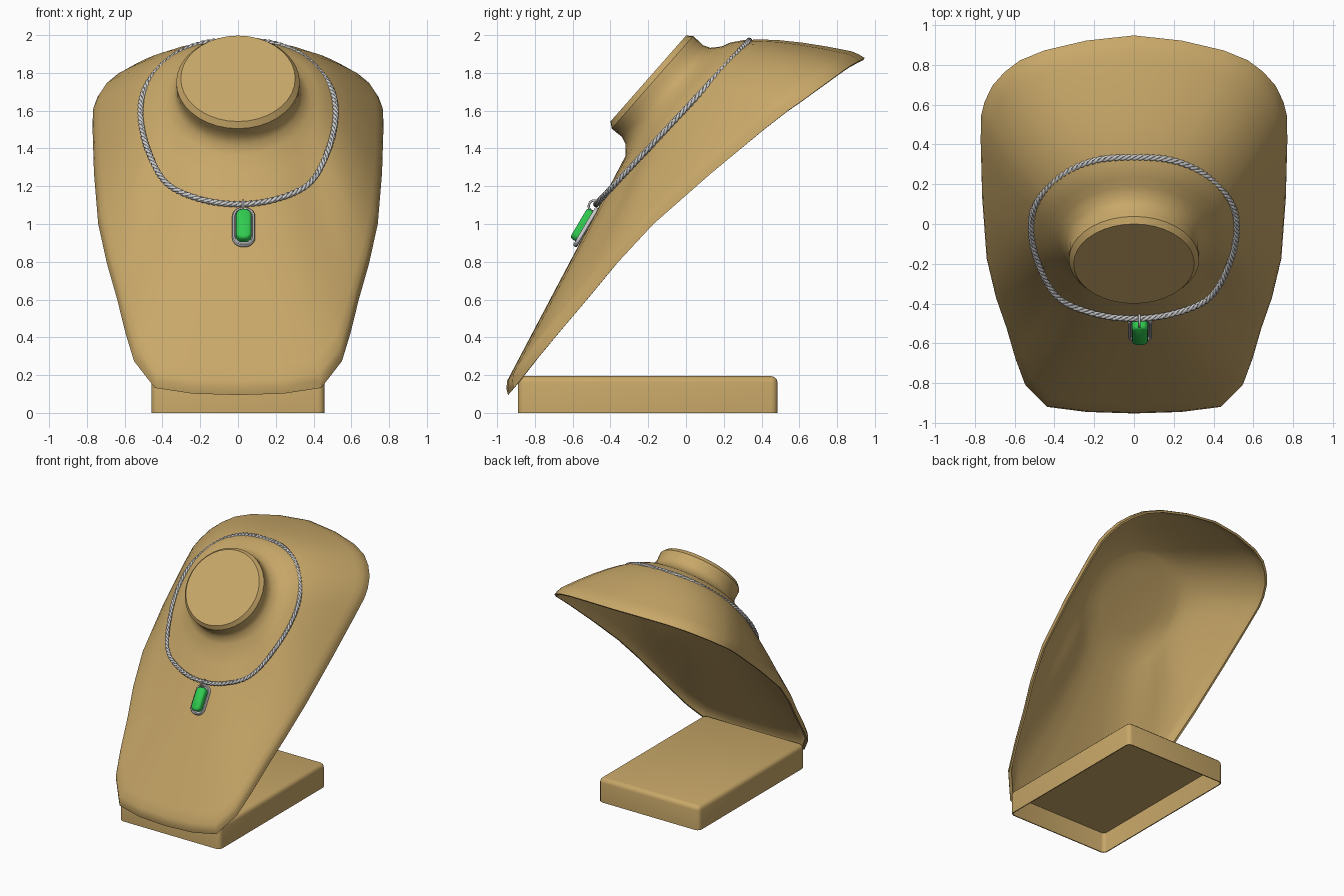
import bpy, bmesh, math
from mathutils import Vector, Matrix

if "Cube" in bpy.data.objects:
    bpy.data.objects.remove(bpy.data.objects["Cube"])


def material(name, rgb):
    m = bpy.data.materials.new(name)
    m.diffuse_color = (*rgb, 1)
    m.use_nodes = True
    m.node_tree.nodes["Principled BSDF"].inputs["Base Color"].default_value = m.diffuse_color
    return m


TAN = material("tan", (0.58, 0.39, 0.14))
GREEN = material("green", (0.03, 0.6, 0.08))


def finish(bm, name, mat=None, matrix=None, angle=40):
    bmesh.ops.recalc_face_normals(bm, faces=bm.faces)
    me = bpy.data.meshes.new(name)
    bm.to_mesh(me)
    bm.free()
    ob = bpy.data.objects.new(name, me)
    bpy.context.collection.objects.link(ob)
    if mat:
        me.materials.append(mat)
    if matrix:
        ob.matrix_world = matrix
    bpy.ops.object.select_all(action='DESELECT')
    ob.select_set(True)
    bpy.context.view_layer.objects.active = ob
    bpy.ops.object.shade_smooth_by_angle(angle=math.radians(angle))
    return ob


def bridge(bm, a, b):
    n = len(a)
    for i in range(n):
        bm.faces.new((a[i], a[(i + 1) % n], b[(i + 1) % n], b[i]))


def smooth_loop(pts, sub):
    # closed Catmull-Rom through the points
    out, n = [], len(pts)
    for i in range(n):
        a, b, c, d = (pts[(i + k) % n] for k in (-1, 0, 1, 2))
        for s in range(sub):
            t = s / sub
            out.append(0.5 * (2 * b + (c - a) * t + (2 * a - 5 * b + 4 * c - d) * t * t
                              + (3 * b - a - 3 * c + d) * t ** 3))
    return out


def mirrored(half):
    pts = [Vector(p) for p in half]
    return pts + [Vector((-p.x, p.y, p.z)) for p in pts[-2:0:-1]]


# Bust: rings in the tilted plane of the neck disc, from neck to outer rim
def tilt(u, v, w):
    return Vector((u, -0.2 + 0.66 * v - 0.75 * w, 1.77 + 0.75 * v + 0.66 * w))


rim = smooth_loop(mirrored([
    (0, -1.75, -.55), (.44, -1.70, -.55), (.55, -1.52, -.54), (.64, -1.09, -.53),
    (.74, -.56, -.53), (.77, .21, -.64), (.75, .45, -.69), (.65, .63, -.73),
    (.45, .76, -.76), (0, .84, -.79)]), 2)
N = len(rim)
for i in (3, N - 3):                      # straight chamfer at the bottom corners
    rim[i] = (rim[i - 1] + rim[i + 1]) / 2
angles = [-math.pi / 2 + 2 * math.pi * i / N for i in range(N)]


def shell_ring(bm, t, inner=False):
    ring = []
    for p, a in zip(rim, angles):
        u = .385 * math.cos(a) * (1 - t) + p.x * t
        v = .385 * math.sin(a) * (1 - t) + p.y * t
        e = 1.0 + 0.45 * min(1, max(0, (math.sin(a) + .6) / .6))
        lip = .04 * math.sqrt(min(1, (1 - t) / .04))
        w = -.18 + (p.z + lip + .18) * t ** e
        # slight hollow beside the front of the neck
        q = math.asin(max(-1, min(1, math.sin(a))))
        w -= .03 * math.exp(-((q + .65) / .45) ** 2) * 6.75 * t * (1 - t) ** 2
        k = .98 if inner else 1
        if inner:
            w -= .012 + .04 * (1 - t) if t < 1 else 0
        ring.append(bm.verts.new(tilt(u * k, v * k, w)))
    return ring


def circle(bm, r, w):
    return [bm.verts.new(tilt(r * math.cos(a), r * math.sin(a), w)) for a in angles]


bm = bmesh.new()
rings = [circle(bm, r, w) for r, w in (
    (.303, 0), (.327, -.03), (.326, -.06), (.324, -.1), (.34, -.14))]
steps = (0, .1, .22, .36, .5, .65, .8, .9, .96, .985, 1)
rings += [shell_ring(bm, t) for t in steps]
rings += [shell_ring(bm, t, True) for t in reversed(steps)]
rings.append(circle(bm, .255, -.22))
for a, b in zip(rings, rings[1:]):
    bridge(bm, a, b)
bm.faces.new(rings[0])
bm.faces.new(rings[-1])
finish(bm, "bust", TAN)

# Base: rounded box, hollow underneath
bm = bmesh.new()
bmesh.ops.create_cube(bm, size=1, matrix=Matrix.Translation((0, -.2025, .0975))
                      @ Matrix.Diagonal((.915, 1.375, .195, 1)))
edges = [e for e in bm.edges if max(v.co.z for v in e.verts) > .1]
bmesh.ops.bevel(bm, geom=edges, offset=.035, segments=3, profile=.5, affect='EDGES')
bm.normal_update()
bottom = [f for f in bm.faces if f.normal.z < -.9]
bmesh.ops.inset_region(bm, faces=bottom, thickness=.008)
ext = bmesh.ops.extrude_face_region(bm, geom=bottom)
bmesh.ops.translate(bm, verts=[g for g in ext['geom'] if isinstance(g, bmesh.types.BMVert)],
                    vec=(0, 0, .165))
bmesh.ops.delete(bm, geom=[f for f in bottom if f.is_valid], context='FACES')
finish(bm, "base", TAN)


# Tube swept along a closed path
def add_tube(bm, path, radius, sides, ref):
    n, rings = len(path), []
    for i, p in enumerate(path):
        t = (path[(i + 1) % n] - path[i - 1]).normalized()
        a = t.cross(ref).normalized()
        b = t.cross(a)
        rings.append([bm.verts.new(p + radius * (math.cos(k) * a + math.sin(k) * b))
                      for k in (2 * math.pi * s / sides for s in range(sides))])
    for i in range(n):
        bridge(bm, rings[i], rings[(i + 1) % n])


# Necklace: three strands twisted around a loop lying on the shoulders
loop = mirrored([(x, y, 1.105 + (y + .475) * 1.068) for x, y in (
    (0, -.475), (.2, -.45), (.38, -.37), (.48, -.2), (.517, -.02),
    (.48, .12), (.355, .25), (.19, .32), (0, .335))])
path = smooth_loop(loop, 26)
lengths = [0]
for i in range(len(path)):
    lengths.append(lengths[-1] + (path[(i + 1) % len(path)] - path[i]).length)
turns = 40
plane_n = Vector((0, -.73, .683))
bm = bmesh.new()
for k in range(3):
    strand = []
    for i, p in enumerate(path):
        t = (path[(i + 1) % len(path)] - path[i - 1]).normalized()
        side = t.cross(plane_n)
        a = 2 * math.pi * (turns * lengths[i] / lengths[-1] + k / 3)
        strand.append(p + .0085 * (math.cos(a) * side + math.sin(a) * plane_n))
    add_tube(bm, strand, .0085, 6, plane_n)
finish(bm, "necklace_chain", angle=60)


# Pendant parts share a frame lying parallel to the chest
def stadium(hw, hh, r, z=0, seg=5):
    pts = []
    for q, (sx, sy) in enumerate(((1, 1), (-1, 1), (-1, -1), (1, -1))):
        for s in range(seg + 1):
            a = math.pi / 2 * (q + s / seg)
            pts.append(Vector((sx * (hw - r) + r * math.cos(a),
                               sy * (hh - r) + r * math.sin(a), z)))
    return pts


def slab(name, profile, mat=None):
    # profile rows: half width, half height, corner radius, depth
    bm = bmesh.new()
    rs = [[bm.verts.new(p) for p in stadium(*row)] for row in profile]
    for a, b in zip(rs, rs[1:]):
        bridge(bm, a, b)
    bm.faces.new(rs[0])
    bm.faces.new(rs[-1])
    M = Matrix(((1, 0, 0, .03), (0, .51, -.86, -.527), (0, .86, .51, .982), (0, 0, 0, 1)))
    return finish(bm, name, mat, M)


# Setting with raised bezel, then the stone
slab("pendant_setting", [(.055, .113, .05, -.01), (.061, .119, .056, -.004),
                         (.061, .119, .056, .008), (.056, .114, .051, .014),
                         (.048, .106, .043, .014), (.044, .102, .039, .002)])
slab("pendant_stone", [(.041, .092, .034, 0), (.041, .092, .034, .03),
                       (.037, .088, .03, .042), (.028, .079, .021, .048)], GREEN)

# Bail ring linking the pendant to the chain
bm = bmesh.new()
ring = [Vector((.027, -.485 + .03 * math.cos(a), 1.095 + .03 * math.sin(a)))
        for a in (2 * math.pi * i / 24 for i in range(24))]
add_tube(bm, ring, .006, 8, Vector((1, 0, 0)))
finish(bm, "pendant_ring", angle=60)
